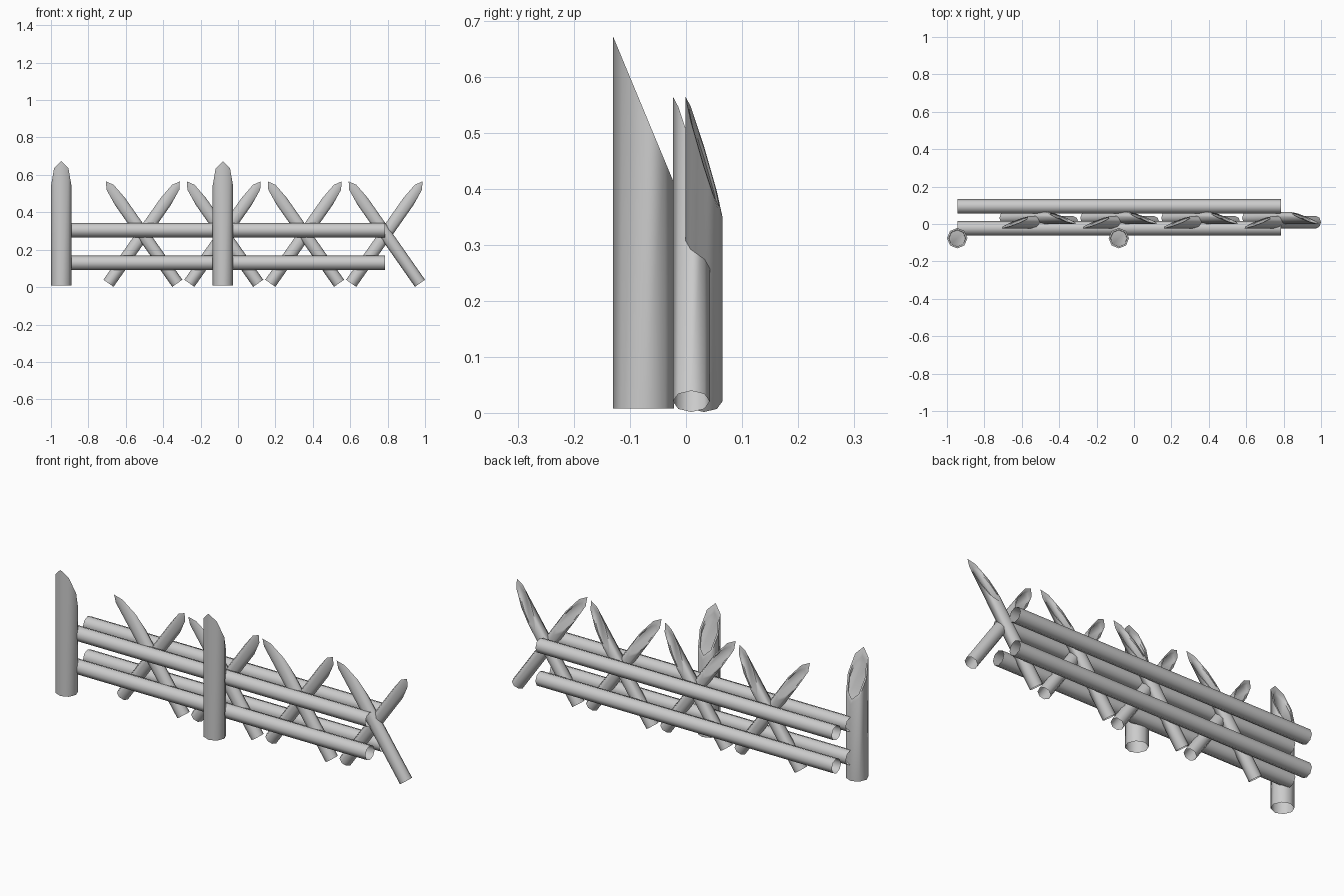
import bpy, bmesh, math
from mathutils import Matrix

if "Cube" in bpy.data.objects:
    bpy.data.objects.remove(bpy.data.objects["Cube"])

SIDES = 8
LENGTH = 0.665   # post and stake length to the tip
CUT = 0.262      # length of the slanted cut


def finish(name, bm, matrix):
    bmesh.ops.recalc_face_normals(bm, faces=bm.faces[:])
    mesh = bpy.data.meshes.new(name)
    bm.to_mesh(mesh)
    bm.free()
    obj = bpy.data.objects.new(name, mesh)
    bpy.context.collection.objects.link(obj)
    obj.matrix_world = matrix
    bpy.ops.object.select_all(action='DESELECT')
    obj.select_set(True)
    bpy.context.view_layer.objects.active = obj
    bpy.ops.object.shade_smooth_by_angle(angle=math.radians(50))
    return obj


def ring(bm, r, height):
    """Octagon ring with a corner towards -y; height is a function of y."""
    verts = []
    for i in range(SIDES):
        a = 2 * math.pi * i / SIDES
        x, y = r * math.sin(a), -r * math.cos(a)
        verts.append(bm.verts.new((x, y, height(y))))
    return verts


def bridge(bm, a, b):
    for i in range(SIDES):
        j = (i + 1) % SIDES
        bm.faces.new((a[i], a[j], b[j], b[i]))


def log(name, base, r, lean=0.0):
    """Pointed log: open at the base, slanted cut with a sunken middle on top."""
    def slope(y):
        return LENGTH - CUT * (y + r) / (2 * r)
    bm = bmesh.new()
    rings = [ring(bm, r, lambda y: 0.0),
             ring(bm, r, slope),
             ring(bm, r * 0.82, slope),
             ring(bm, r * 0.80, lambda y: slope(y) - 0.02)]
    for a, b in zip(rings, rings[1:]):
        bridge(bm, a, b)
    bm.faces.new(rings[-1])
    rot = Matrix.Rotation(math.radians(lean), 4, 'Y')
    finish(name, bm, Matrix.Translation(base) @ rot)


def rail(name, x0, x1, y, z, r):
    """Horizontal open-ended pole."""
    bm = bmesh.new()
    bridge(bm, ring(bm, r, lambda y: 0.0), ring(bm, r, lambda y: x1 - x0))
    finish(name, bm, Matrix.Translation((x0, y, z)) @ Matrix.Rotation(math.pi / 2, 4, 'Y'))


# Upright posts
for i, x in enumerate((-0.945, -0.081)):
    log(f"post_{i + 1}", (x, -0.076, 0.008), 0.0545)

# Rails in front of and behind the stakes
for side, y in (("front", -0.0225), ("back", 0.0945)):
    for level, z in (("lower", 0.13), ("upper", 0.305)):
        rail(f"{side}_{level}_rail", -0.943, 0.785, y, z, 0.0385)

# Crossed stakes
for i in range(4):
    dx = -0.4325 * (3 - i)
    log(f"stake_right_{i + 1}", (0.605 + dx, 0.032, 0.0205), 0.033, 35)
    log(f"stake_left_{i + 1}", (0.973 + dx, 0.0095, 0.0205), 0.033, -35)
